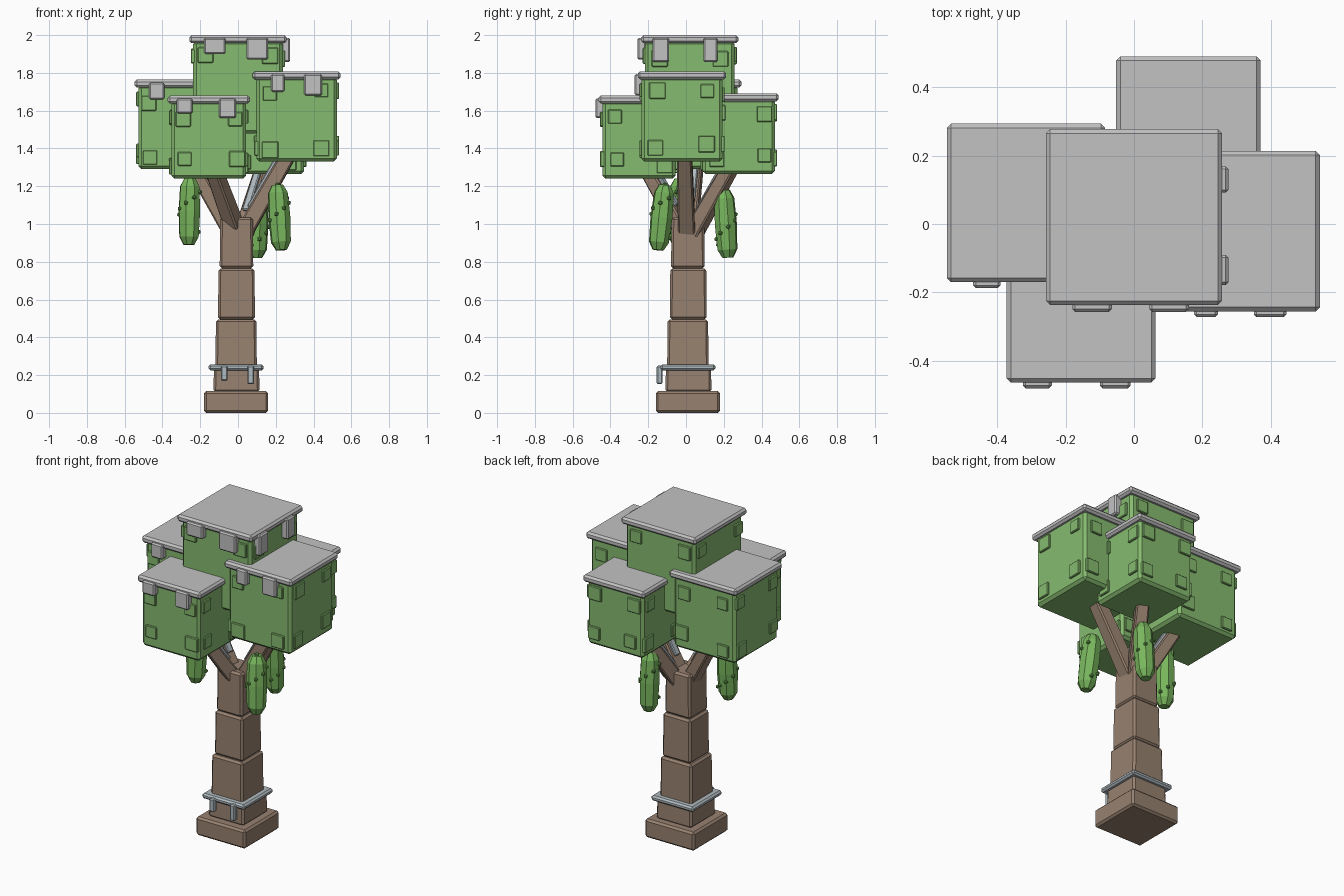
import bpy
import bmesh
import random
from mathutils import Vector, Matrix

random.seed(4)
if "Cube" in bpy.data.objects:
    bpy.data.objects.remove(bpy.data.objects["Cube"])


def material(name, colour):
    m = bpy.data.materials.new(name)
    m.use_nodes = True
    m.diffuse_color = (*colour, 1)
    m.node_tree.nodes["Principled BSDF"].inputs["Base Color"].default_value = (*colour, 1)
    return m


BARK = material("bark brown", (0.31, 0.22, 0.16))
LEAF = material("leaf green", (0.24, 0.5, 0.16))
SNOW = material("snow grey", (0.54, 0.54, 0.55))
ICE = material("ice grey", (0.43, 0.49, 0.52))
POD = material("pod green", (0.19, 0.47, 0.11))
BUMP = material("bump green", (0.12, 0.32, 0.07))


def finish(bm, name, mat):
    mesh = bpy.data.meshes.new(name)
    bmesh.ops.recalc_face_normals(bm, faces=bm.faces)
    bm.to_mesh(mesh)
    bm.free()
    mesh.materials.append(mat)
    ob = bpy.data.objects.new(name, mesh)
    bpy.context.collection.objects.link(ob)
    return ob


def block(name, lo, hi, mat, bevel=0.01, taper=1.0, frame=None):
    """Bevelled box between two corners; taper scales its top."""
    lo, hi = Vector(lo), Vector(hi)
    mid, size = (lo + hi) / 2, hi - lo
    bm = bmesh.new()
    bmesh.ops.create_cube(bm, size=1)
    for v in bm.verts:
        s = taper if v.co.z > 0 else 1
        v.co = mid + Vector((v.co.x * size.x * s, v.co.y * size.y * s, v.co.z * size.z))
    if bevel:
        bmesh.ops.bevel(bm, geom=bm.edges[:], offset=bevel, segments=1, affect='EDGES')
    if frame:
        bm.transform(frame)
    return finish(bm, name, mat)


# Trunk: stacked tapering blocks
for name, cx, cy, w, z0, z1 in [
        ("trunk_base", -0.01, 0.01, 0.34, 0, 0.115),
        ("trunk_foot", -0.008, 0.013, 0.245, 0.11, 0.245),
        ("trunk_lower", -0.01, 0.01, 0.22, 0.235, 0.495),
        ("trunk_middle", -0.008, 0.012, 0.196, 0.495, 0.765),
        ("trunk_upper", -0.008, 0.01, 0.178, 0.765, 1.035)]:
    h = w / 2
    block(name, (cx - h, cy - h, z0), (cx + h, cy + h, z1), BARK, 0.012,
          1 if name == "trunk_base" else 0.97)

# Icy ledge round the foot
block("trunk_ledge", (-0.155, -0.135, 0.225), (0.135, 0.155, 0.257), ICE)
for x0, x1, z0 in [(-0.09, -0.055, 0.17), (0.05, 0.085, 0.152)]:
    block("ledge_drip", (x0, -0.155, z0), (x1, -0.125, 0.25), ICE, 0.006)


# Branches, each with a strip of ice on the upper side
def branch(name, start, end, w):
    start, end = Vector(start), Vector(end)
    d = (end - start).normalized()
    side = d.cross(Vector((0, 0, 1))).normalized()
    up = side.cross(d)
    frame = Matrix.Translation(start) @ Matrix((side, up, d)).transposed().to_4x4()
    length, h = (end - start).length, w / 2
    block(name, (-h, -h, 0), (h, h, length), BARK, 0.008, 0.85, frame)
    block(name + "_ice", (-0.02, h - 0.015, length * 0.25),
          (0.02, h + 0.012, length), ICE, 0.005, 1, frame)


branch("left_branch", (0.03, 0.005, 0.95), (0.3, -0.01, 1.42), 0.09)
branch("right_branch", (-0.05, 0.02, 0.98), (-0.27, 0.06, 1.36), 0.08)
branch("front_branch", (-0.02, -0.03, 0.99), (-0.14, -0.22, 1.32), 0.085)
branch("back_branch", (0.03, 0.04, 0.95), (0.15, 0.26, 1.34), 0.085)


# Crowns: leaf cube, corner leaf plates, snow slab
def crown(name, x0, x1, y0, y1, z0, z1):
    rim = 0.02
    lo, hi = Vector((x0 + rim, y0 + rim, z0)), Vector((x1 - rim, y1 - rim, z1 - 0.03))
    block(name + "_leaves", lo, hi, LEAF, 0.016)
    block(name + "_snow", (x0, y0, z1 - 0.043), (x1, y1, z1), SNOW, 0.012)
    for axis in (0, 1):
        other = 1 - axis
        for face in (lo[axis], hi[axis]):
            for u in (0, 1):
                for v in (0, 1):
                    r = random.uniform(0.036, 0.044)
                    inset = random.uniform(0.045, 0.085)
                    c = Vector()
                    c[axis] = face
                    c[other] = hi[other] - inset if u else lo[other] + inset
                    c.z = hi.z - random.uniform(0.07, 0.1) if v else lo.z + random.uniform(0.06, 0.11)
                    half = Vector((r, r, r))
                    half[axis] = 0.012
                    block(name + "_leaf_plate", c - half, c + half, LEAF, 0.004)


crown("top_crown", -0.257, 0.257, -0.237, 0.277, 1.48, 2.0)
crown("back_crown", -0.052, 0.37, 0.068, 0.49, 1.265, 1.692)
crown("right_crown", -0.547, -0.085, -0.17, 0.293, 1.29, 1.765)
crown("left_crown", 0.078, 0.543, -0.255, 0.213, 1.33, 1.808)
crown("front_crown", -0.372, 0.063, -0.463, -0.035, 1.24, 1.68)

# Snow hanging over the front rims
for x0, x1, y, z0, z1 in [
        (-0.18, -0.065, -0.257, 1.9, 1.985), (0.045, 0.16, -0.257, 1.87, 1.985),
        (-0.47, -0.39, -0.187, 1.66, 1.75), (0.175, 0.245, -0.272, 1.7, 1.793),
        (0.35, 0.445, -0.272, 1.68, 1.793), (-0.325, -0.24, -0.48, 1.585, 1.665),
        (-0.1, -0.01, -0.48, 1.56, 1.665)]:
    block("snow_drip", (x0, y, z0), (x1, y + 0.045, z1), SNOW, 0.008)
for y0, y1 in [(-0.178, -0.09), (0.092, 0.168)]:
    block("side_snow_drip", (0.23, y0, 1.857), (0.276, y1, 1.985), SNOW, 0.008)


# Hanging pods: eight-sided, pinched at both ends, with small bumps
def pod(name, top, bottom):
    top, bottom = Vector(top), Vector(bottom)
    d = bottom - top
    frame = Matrix.Translation(top) @ d.to_track_quat('Z', 'Y').to_matrix().to_4x4()
    bm = bmesh.new()
    rings = []
    for t, r in [(0, 0.032), (0.12, 0.054), (0.5, 0.06), (0.88, 0.054), (1, 0.03)]:
        ring = bmesh.ops.create_circle(bm, segments=8, radius=r)["verts"]
        for v in ring:
            v.co.z = t * d.length
        rings.append(ring)
    for a, b in zip(rings, rings[1:]):
        for i in range(8):
            j = (i + 1) % 8
            bm.faces.new((a[i], a[j], b[j], b[i]))
    bm.faces.new(rings[0])
    bm.faces.new(rings[-1])
    bm.transform(frame)
    finish(bm, name, POD)
    bm = bmesh.new()
    for i in range(8):
        turn = Matrix.Rotation(i * 2.36, 4, 'Z')
        spot = turn @ Vector((0.056, 0, d.length * (0.2 + 0.6 * (i * 3 % 8) / 7)))
        bmesh.ops.create_icosphere(bm, subdivisions=1, radius=0.013,
                                   matrix=frame @ Matrix.Translation(spot))
    bmesh.ops.create_icosphere(bm, subdivisions=1, radius=0.016, matrix=frame)
    finish(bm, name + "_bumps", BUMP)


pod("right_pod", (-0.255, -0.03, 1.24), (-0.26, -0.045, 0.89))
pod("left_pod", (0.208, -0.112, 1.205), (0.23, -0.148, 0.862))
pod("back_pod", (0.105, 0.2, 1.18), (0.1, 0.222, 0.822))
